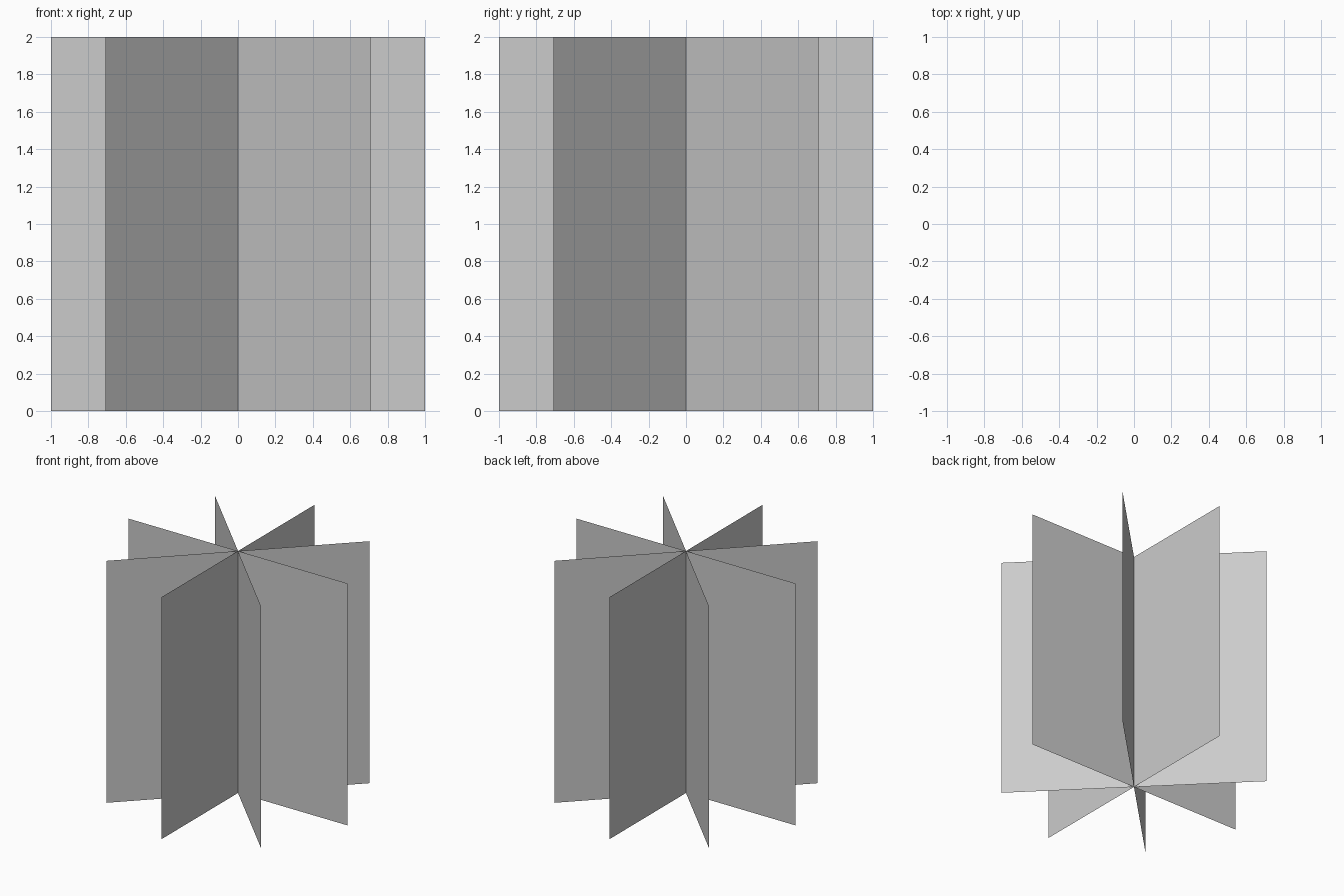
import bpy
from math import radians

if "Cube" in bpy.data.objects:
    bpy.data.objects.remove(bpy.data.objects["Cube"])


def upright_card(name, angle, width=2.0, height=2.0):
    """Single-sheet vertical card through the z axis, standing on the ground."""
    w = width / 2
    mesh = bpy.data.meshes.new(name)
    mesh.from_pydata([(-w, 0, 0), (w, 0, 0), (w, 0, height), (-w, 0, height)],
                     [], [(0, 1, 2, 3)])
    card = bpy.data.objects.new(name, mesh)
    card.rotation_euler.z = radians(angle)
    bpy.context.collection.objects.link(card)
    return card


# Four crossed cards, evenly fanned around the vertical axis
for i in range(4):
    upright_card(f"crossed_card_{i + 1}", 45 * i)
